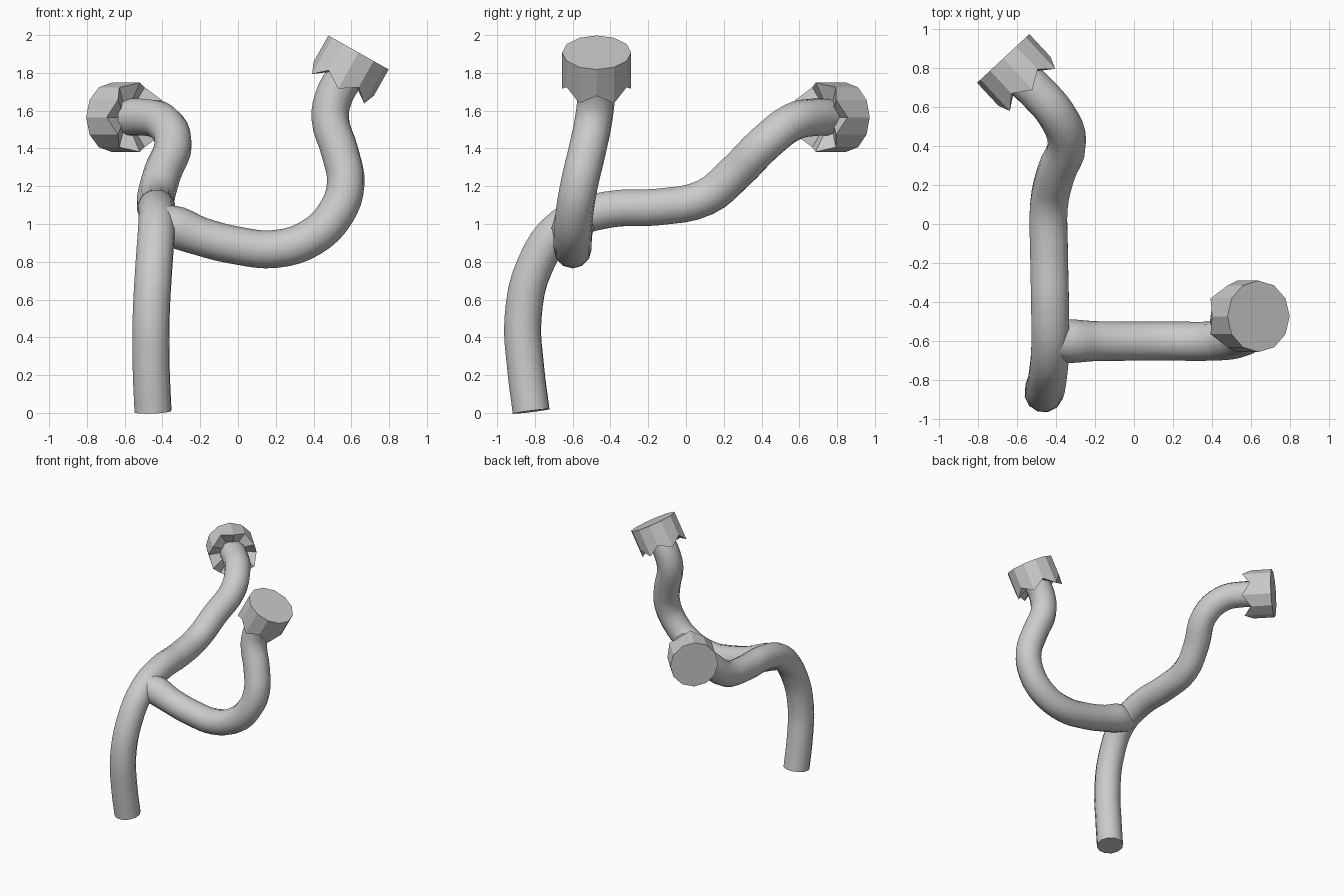
import bpy, bmesh, math
from mathutils import Vector

if "Cube" in bpy.data.objects:
    bpy.data.objects.remove(bpy.data.objects["Cube"])


def tube(name, points, radii=None):
    """Smooth capped pipe passing through the points, returned as a mesh object."""
    cu = bpy.data.curves.new(name, 'CURVE')
    cu.dimensions = '3D'
    cu.bevel_depth = 0.1
    cu.bevel_resolution = 4
    cu.resolution_u = 4
    cu.use_fill_caps = True
    sp = cu.splines.new('BEZIER')
    sp.bezier_points.add(len(points) - 1)
    for i, (bp, p) in enumerate(zip(sp.bezier_points, points)):
        bp.co = p
        bp.handle_left_type = bp.handle_right_type = 'AUTO'
        bp.radius = radii[i] if radii and i < len(radii) else 1.0
    ob = bpy.data.objects.new(name, cu)
    bpy.context.collection.objects.link(ob)
    bpy.ops.object.select_all(action='DESELECT')
    ob.select_set(True)
    bpy.context.view_layer.objects.active = ob
    bpy.ops.object.convert(target='MESH')
    ob = bpy.context.view_layer.objects.active
    # weld the end caps to the wall
    bm = bmesh.new()
    bm.from_mesh(ob.data)
    bmesh.ops.remove_doubles(bm, verts=bm.verts, dist=0.0005)
    bmesh.ops.recalc_face_normals(bm, faces=bm.faces)
    bm.to_mesh(ob.data)
    bm.free()
    bpy.ops.object.shade_smooth_by_angle(angle=math.radians(50))
    return ob


def end_cap(name, centre, axis, zero):
    """Twelve-sided cap with a zigzag inner rim; a tooth points along 'zero'."""
    c, a = Vector(centre), Vector(axis).normalized()
    u = Vector(zero)
    u = (u - a * u.dot(a)).normalized()
    v = a.cross(u)
    bm = bmesh.new()

    def ring(r, depths):
        out = []
        for i in range(12):
            t = i * math.pi / 6
            out.append(bm.verts.new(c + (u * math.cos(t) + v * math.sin(t)) * r
                                    - a * depths[i % 2]))
        return out

    outer = ring(0.183, (0, 0))
    rim = ring(0.183, (0.22, 0.16))
    inner = ring(0.095, (0.165, 0.14))
    bm.faces.new(outer)
    for lo, hi in ((rim, outer), (inner, rim)):
        for i in range(12):
            j = (i + 1) % 12
            bm.faces.new((lo[i], lo[j], hi[j], hi[i]))
    hub = bm.verts.new(c - a * 0.14)
    for i in range(12):
        bm.faces.new((hub, inner[(i + 1) % 12], inner[i]))
    bmesh.ops.recalc_face_normals(bm, faces=bm.faces)
    me = bpy.data.meshes.new(name)
    bm.to_mesh(me)
    bm.free()
    ob = bpy.data.objects.new(name, me)
    bpy.context.collection.objects.link(ob)
    return ob


# main stem, rising from the ground and running to the back
stem = tube("main_stem", [
    (-0.45, -0.82, 0.008), (-0.46, -0.85, 0.25), (-0.46, -0.863, 0.5),
    (-0.445, -0.80, 0.78), (-0.43, -0.65, 0.99), (-0.43, -0.42, 1.075),
    (-0.435, -0.15, 1.09), (-0.435, 0.10, 1.14), (-0.40, 0.26, 1.27),
    (-0.343, 0.42, 1.43), (-0.40, 0.565, 1.54), (-0.50, 0.68, 1.565),
    (-0.57, 0.745, 1.565)])

# side branch, flared slightly where it leaves the stem
branch = tube("side_branch", [
    (-0.43, -0.60, 1.01), (-0.32, -0.60, 0.98), (-0.2, -0.60, 0.935),
    (0.0, -0.60, 0.885), (0.2, -0.60, 0.868), (0.39, -0.60, 0.93),
    (0.52, -0.59, 1.06), (0.57, -0.565, 1.21), (0.54, -0.525, 1.38),
    (0.488, -0.488, 1.56), (0.51, -0.475, 1.68), (0.565, -0.473, 1.78)],
    radii=[1.0, 1.12, 1.02])

# end caps
end_cap("back_cap", (-0.67, 0.848, 1.565), (-0.68, 0.73, 0), (0, 0, 1))
end_cap("side_cap", (0.638, -0.473, 1.908), (0.49, 0, 0.87), (0, -1, 0))
